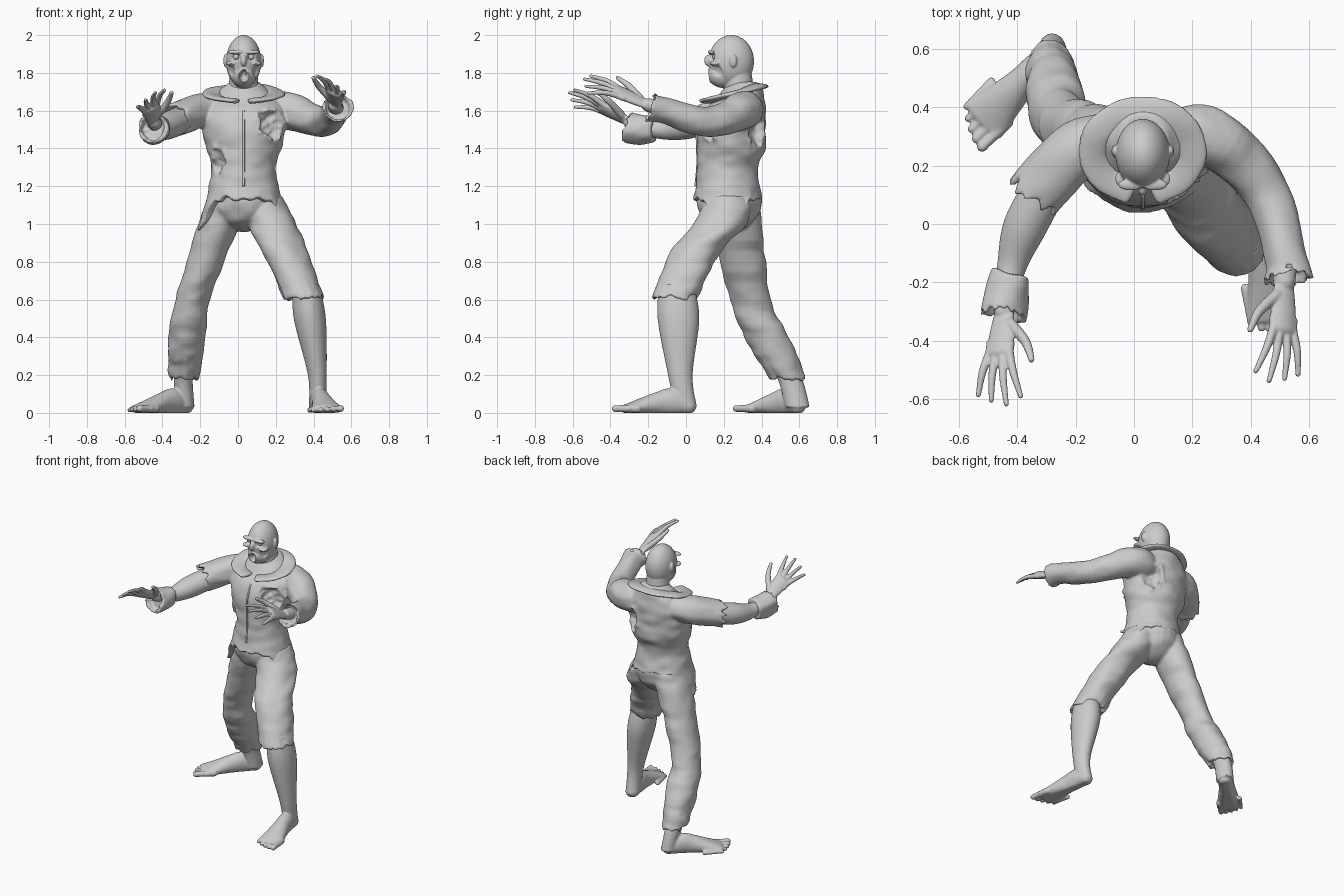
import bpy, bmesh, math
from mathutils import Matrix, Vector, noise

cube = bpy.data.objects.get("Cube")
if cube:
    bpy.data.objects.remove(cube, do_unlink=True)

mat = bpy.data.materials.new("clay grey")
mat.use_nodes = True
grey = (0.6, 0.6, 0.6, 1)
mat.diffuse_color = grey
mat.node_tree.nodes["Principled BSDF"].inputs["Base Color"].default_value = grey
UP, FRONT = Vector((0, 0, 1)), Vector((0, -1, 0))
MID = 0.03  # sideways position of the trunk and head


def spline(points, steps):
    """Catmull-Rom through points of any dimension."""
    points = [Vector(p) for p in points]
    padded = [points[0]] + points + [points[-1]]
    out = []
    for a, b, c, d in zip(padded, padded[1:], padded[2:], padded[3:]):
        for j in range(steps):
            t = j / steps
            out.append(b + (c - a) * (t / 2) + (a * 2 - b * 5 + c * 4 - d) * (t * t / 2)
                       + (b * 3 - a - c * 3 + d) * (t ** 3 / 2))
    return out + [points[-1]]


def loft(bm, rows, up=None, sides=32, steps=8, jag=None, hem=False, dome=False):
    """Closed tube through (x, y, z, radius, radius); level rings unless up is given."""
    path = spline(rows, steps)
    last = len(path) - 1
    rings = []
    for i, p in enumerate(path):
        centre = p.to_3d() if len(p) < 4 else Vector(p[:3])
        t = (Vector(path[min(i + 1, last)][:3]) - Vector(path[max(i - 1, 0)][:3])).normalized()
        if up is None:
            u, v, t = Vector((1, 0, 0)), -FRONT, UP * math.copysign(1, t.z)
        else:
            u = t.cross(up).normalized()
            v = u.cross(t)
        rings.append((centre, u, v, t, p[-2], p[-1], max(0, i / last * 5 - 4)))
    if dome:
        def cap(ring, sign):
            centre, u, v, t, a, b, w = ring
            turns = [math.pi / 2 * k / 5 for k in range(1, 5)]
            return [(centre + t * sign * min(a, b) * math.sin(q), u, v, t,
                     a * math.cos(q), b * math.cos(q), 0) for q in turns]
        rings = cap(rings[0], -1)[::-1] + rings + cap(rings[-1], 1)
    if hem:
        centre, u, v, t, a, b, w = rings[-1]
        rings += [(centre - t * depth, u, v, t, a * f, b * f, 1) for depth, f in ((0, .8), (.04, .7))]
    loops = []
    for centre, u, v, t, a, b, w in rings:
        loop = []
        for s in range(sides):
            q = math.tau * s / sides
            off = w * jag(q) if jag else 0
            flare = 1 + off * .6
            loop.append(bm.verts.new(centre + (u * a * math.cos(q) + v * b * math.sin(q)) * flare + t * off))
        loops.append(loop)
    for one, two in zip(loops, loops[1:]):
        for s in range(sides):
            bm.faces.new((one[s], one[s - 1], two[s - 1], two[s]))
    for loop in (loops[0], loops[-1]):
        hub = bm.verts.new(sum((x.co for x in loop), Vector()) / sides)
        for s in range(sides):
            bm.faces.new((loop[s], loop[s - 1], hub))


def tube(bm, path, radii, flat=1, **options):
    """Loft with one radius per path point and a fixed ratio of depth to width."""
    loft(bm, [(*p, r, r * flat) for p, r in zip(path, radii)], **options)


def ball(bm, centre, size, sides=24):
    shape = Matrix.Translation(centre) @ Matrix.Diagonal((*size, 1))
    bmesh.ops.create_uvsphere(bm, u_segments=sides, v_segments=sides, radius=1, matrix=shape)


def dent(bm, centre, radius, depth, rim=0, tall=1, rough=0):
    """Press a hollow toward the trunk axis, with a raised torn rim."""
    for v in bm.verts:
        d = v.co - Vector(centre)
        d.z /= tall
        q = d.length / (radius * (1 + rough * noise.noise(v.co * 25)))
        inward = Vector((MID - v.co.x, .25 - v.co.y, 0)).normalized()
        if q < 1:
            v.co += inward * depth * (1 - q ** 4) * (1 + rough * noise.noise(v.co * 50))
        elif q < 1.3:
            v.co -= inward * rim * (1.3 - q) / .3


def finish(name, bm, voxel=0, wrinkle=0):
    """Turn the pieces into one smooth object, blended together when voxel is set."""
    bmesh.ops.recalc_face_normals(bm, faces=bm.faces)
    bm.normal_update()
    for v in bm.verts:
        fold = Vector((v.co.x, v.co.y, v.co.z * 2)) * 9
        v.co += v.normal * wrinkle * noise.noise(fold)
        v.co.z = max(v.co.z, 0)
    mesh = bpy.data.meshes.new(name)
    bm.to_mesh(mesh)
    bm.free()
    mesh.materials.append(mat)
    mesh.polygons.foreach_set("use_smooth", [True] * len(mesh.polygons))
    ob = bpy.data.objects.new(name, mesh)
    bpy.context.scene.collection.objects.link(ob)
    if voxel:
        blend = ob.modifiers.new("blend", "REMESH")
        blend.mode, blend.voxel_size, blend.use_smooth_shade = "VOXEL", voxel, True
        soften = ob.modifiers.new("soften", "SMOOTH")
        soften.factor, soften.iterations = .5, 2


def ragged(size, shift=0):
    return lambda q: size * noise.noise(Vector((math.cos(q) * 3 + shift, math.sin(q) * 3, shift)))


def tails(q):
    """Torn hem that hangs lowest at the hips."""
    return .6 * max(0, abs(math.cos(q)) - .7) + ragged(.05)(q)


# Jacket: body with torn holes, then the two sleeves
trunk = [(MID, *row) for row in (
    (.3, 1.75, .08, .08), (.3, 1.7, .14, .11), (.26, 1.6, .23, .16), (.24, 1.5, .22, .18),
    (.24, 1.4, .2, .18), (.22, 1.3, .17, .16), (.22, 1.2, .19, .17), (.22, 1.14, .22, .18))]
bm = bmesh.new()
loft(bm, trunk, sides=96, jag=tails)
dent(bm, (.19, .11, 1.53), .075, .05, rim=.014, rough=.5)
dent(bm, (-.11, .12, 1.33), .05, .035, rim=.014, tall=1.4, rough=.5)
dent(bm, (.17, .39, 1.5), .07, .045, rim=.012, tall=1.2, rough=.4)
tube(bm, [(-.08, .29, 1.6), (-.2, .25, 1.6), (-.34, .1, 1.55)], [.09, .1, .1], .9,
     up=UP, jag=ragged(.09), hem=True)
tube(bm, [(.14, .3, 1.6), (.26, .3, 1.6), (.45, .12, 1.54), (.52, -.12, 1.6), (.53, -.19, 1.62)],
     [.09, .1, .08, .07, .085], up=UP, jag=ragged(.03), hem=True)
finish("jacket", bm, voxel=.008, wrinkle=.008)

# Closing strip down the jacket front
bm = bmesh.new()
tube(bm, [(x, y - depth, z) for x, y, z, width, depth in trunk[2:-1]], [.006] * 5, up=FRONT, sides=12)
finish("jacket_placket", bm)

# Collar: flat band round the neck, open and lower in front
bm = bmesh.new()
turns = [(math.tau - .5) * i / 10 + .25 for i in range(11)]
tube(bm, [(MID + .17 * math.sin(q), .25 - .14 * math.cos(q), 1.69 - .04 * math.cos(q)) for q in turns],
     [.05] * 11, .3, up=UP, dome=True)
finish("collar", bm, voxel=.007, wrinkle=.005)

# Rolled cuff left on the bare forearm
bm = bmesh.new()
tube(bm, [(-.42, -.17, 1.5), (-.44, -.25, 1.5), (-.45, -.31, 1.51)], [.065, .075, .08], 1.1,
     up=UP, jag=ragged(.04, 4), hem=True)
finish("loose_cuff", bm, voxel=.007, wrinkle=.014)

# Trousers: hips, torn left leg, long right leg
bm = bmesh.new()
ball(bm, (MID, .23, 1.12), (.18, .17, .16))
tube(bm, [(.12, .23, 1.15), (.18, .18, 1), (.25, .05, .85), (.35, -.06, .61)], [.11, .13, .12, .11], 1.1,
     sides=48, jag=ragged(.035, 1), hem=True)
tube(bm, [(-.04, .25, 1.15), (-.1, .27, 1), (-.24, .34, .6), (-.27, .43, .4), (-.29, .54, .18)],
     [.11, .11, .09, .1, .08], 1.2, sides=48, jag=ragged(.04, 2), hem=True)
finish("trousers", bm, voxel=.009, wrinkle=.01)


# Bare shins and feet
def leg(name, shin, radii, heel, heading, inner):
    bm = bmesh.new()
    tube(bm, shin, radii, 1.3)
    heel = Vector(heel)
    ahead = Vector(heading).normalized()
    side = ahead.cross(UP) * inner
    sole = ((0, .045, .045), (.08, .05, .07), (.16, .055, .06), (.33, .085, .025))
    loft(bm, [(*(heel + ahead * f + UP * h * .85), w, h) for f, w, h in sole], up=UP, dome=True)
    for i in range(5):
        r = .023 - .002 * i
        base = heel + side * (.06 - .034 * i) + UP * r
        reach = .4 - .003 * i * (i + 1)
        tube(bm, [base + ahead * (reach - back) for back in (.12, .03, 0)], [r, r * .8, r * .8],
             up=UP, sides=12, dome=True)
    finish(name, bm, voxel=.0065)


leg("left_leg", [(.36, -.05, .68), (.38, -.04, .5), (.42, -.03, .2), (.42, 0, .03)],
    [.07, .085, .05, .045], (.42, .01, 0), (.06, -.37, 0), -1)
leg("right_leg", [(-.28, .47, .3), (-.29, .55, .18), (-.28, .59, .03)],
    [.05] * 3, (-.28, .59, 0), (-1, -1, 0), -1)


# Forearms with spread, reaching hands
def arm(name, forearm, radii, knuckle, side):
    bm = bmesh.new()
    tube(bm, forearm, radii, .95, up=UP, dome=True)
    wrist, knuckle, side = Vector(forearm[-1]), Vector(knuckle), Vector(side).normalized()
    palm = knuckle - wrist
    ahead = palm.normalized()
    back = side.cross(palm).normalized()
    back *= math.copysign(1, back.z)
    tube(bm, [wrist, wrist + palm * .55, knuckle], [.036, .047, .05], .5, up=back, dome=True)
    for i in range(4):
        base = knuckle + side * (.038 - .026 * i)
        aim = (ahead + side * (.3 - .2 * i)).normalized()
        tip = base + aim * (.19 - .02 * abs(i - 1)) - back * .03
        tube(bm, [base - palm * .2, base, (base + tip) / 2 + back * .012, tip],
             [.016, .016, .0135, .009], up=back, sides=12, dome=True)
    base = wrist + palm * .3 + side * .03
    tip = base + ahead * .14 + side * .1
    tube(bm, [base, (base + tip) / 2 + side * .018, tip], [.021, .017, .011], up=back, sides=12, dome=True)
    finish(name, bm, voxel=.005)


arm("right_arm", [(-.27, .18, 1.57), (-.37, 0, 1.52), (-.42, -.15, 1.5), (-.445, -.3, 1.54)],
    [.07, .075, .05, .035], (-.46, -.44, 1.615), (.75, 0, .45))
arm("left_arm", [(.52, -.08, 1.6), (.515, -.2, 1.63)], [.045, .038], (.51, -.36, 1.7), (-.75, .1, .45))

# Head: skull and jaw with pressed sockets, cheeks and open mouth
bm = bmesh.new()
ball(bm, (MID, .24, 1.86), (.093, .12, .14), sides=96)
ball(bm, (MID, .2, 1.79), (.068, .085, .07), sides=96)
for s in (-1, 1):
    dent(bm, (MID + s * .04, .135, 1.885), .025, .022, rim=.004)
    dent(bm, (MID + s * .065, .165, 1.81), .03, .012)
dent(bm, (MID, .125, 1.785), .025, .035, rim=.007, tall=1.3)

# Neck, nose, brows, cheekbones and ears
tube(bm, [(MID, .29, 1.6), (MID, .27, 1.83)], [.085, .073])
ball(bm, (MID, .118, 1.865), (.016, .022, .03))
for s in (-1, 1):
    ball(bm, (MID + s * .04, .135, 1.91), (.045, .02, .012))
    ball(bm, (MID + s * .065, .155, 1.85), (.03, .03, .012))
    ball(bm, (MID + s * .097, .25, 1.865), (.01, .02, .035))
finish("head", bm, voxel=.0045)

# Eyes and fangs
for s, which in ((-1, "right"), (1, "left")):
    bm = bmesh.new()
    ball(bm, (MID + s * .04, .156, 1.885), [.016] * 3)
    finish(which + "_eye", bm)
    bm = bmesh.new()
    tube(bm, [(MID + s * .011, .14, 1.81), (MID + s * .011, .137, 1.788)], [.005, .002], sides=12)
    finish(which + "_fang", bm)
